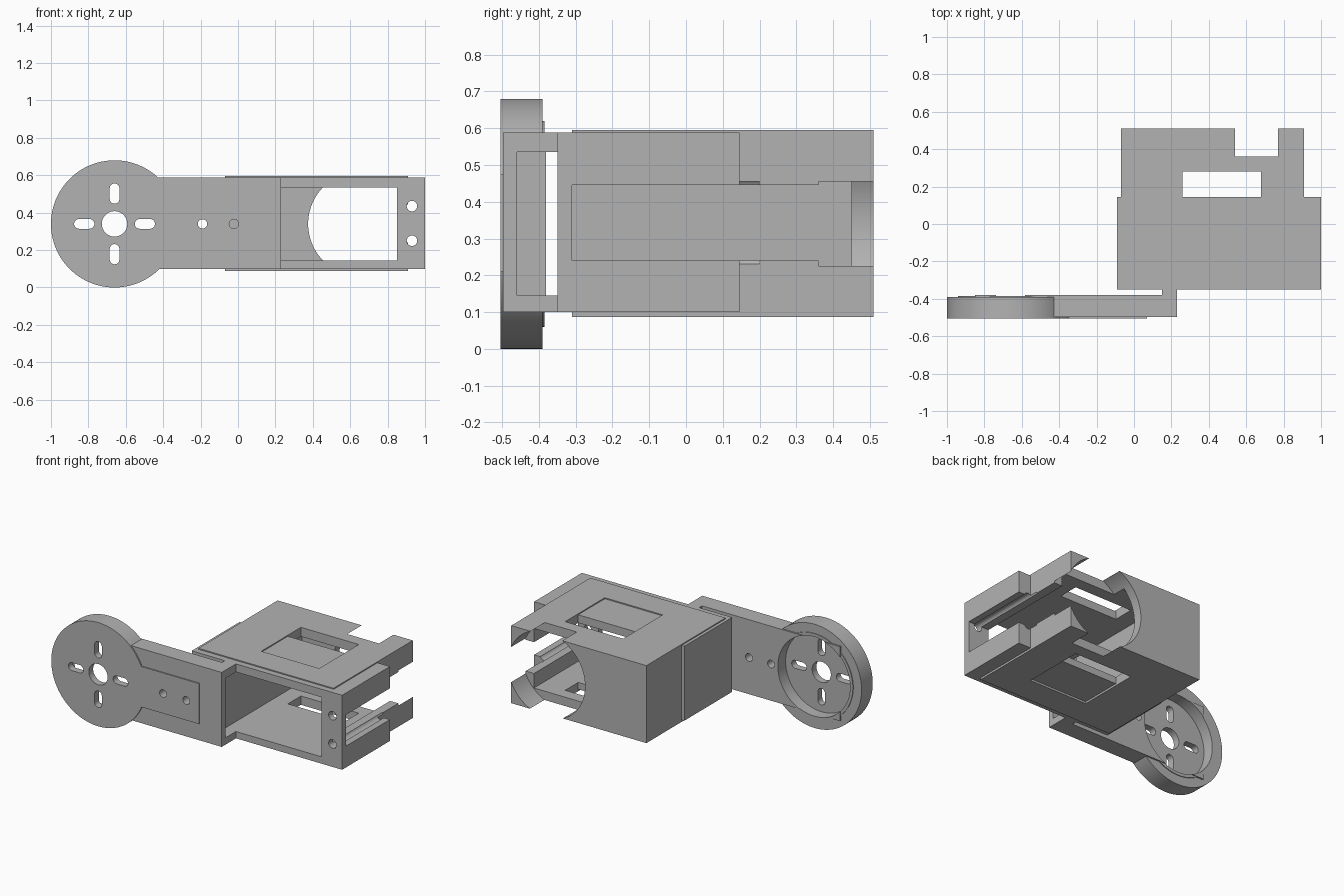
import bpy, math
from mathutils import Matrix, Vector

if "Cube" in bpy.data.objects:
    bpy.data.objects.remove(bpy.data.objects["Cube"])

GREY = (0.45, 0.45, 0.45, 1)
mat = bpy.data.materials.new("plain grey")
mat.use_nodes = True
mat.diffuse_color = GREY
mat.node_tree.nodes["Principled BSDF"].inputs["Base Color"].default_value = GREY

MID = 0.34       # height of the centre line
HUB = -0.66      # x of the disc centre


def box(name, x, y, z):
    """Box from (min, max) pairs."""
    bpy.ops.mesh.primitive_cube_add(size=1)
    ob = bpy.context.object
    ob.name = name
    ob.data.transform(Matrix.Diagonal((x[1] - x[0], y[1] - y[0], z[1] - z[0], 1)))
    ob.data.transform(Matrix.Translation(Vector((sum(x), sum(y), sum(z))) / 2))
    ob.data.materials.append(mat)
    return ob


def rod(name, x, z, r, y, sides=32):
    """Cylinder along y."""
    bpy.ops.mesh.primitive_cylinder_add(vertices=sides, radius=r, depth=y[1] - y[0])
    ob = bpy.context.object
    ob.name = name
    ob.data.transform(Matrix.Rotation(math.pi / 2, 4, "X"))
    ob.data.transform(Matrix.Translation((x, sum(y) / 2, z)))
    ob.data.materials.append(mat)
    return ob


def combine(ob, others, op="DIFFERENCE"):
    """Apply boolean with each helper, then discard it."""
    for other in others:
        other.hide_render = True
        m = ob.modifiers.new("bool", "BOOLEAN")
        m.operation, m.object, m.solver = op, other, "EXACT"
        bpy.context.view_layer.objects.active = ob
        bpy.ops.object.modifier_apply(modifier=m.name)
        bpy.data.objects.remove(other)
    return ob


def cavity():
    return box("cavity", (0.15, 0.85), (-0.46, 0.45), (0.145, 0.535))


# Motor case: thin outer shell with a window, joined to a front sleeve
case = box("motor_case", (-0.07, 0.91), (-0.31, 0.51), (0.087, 0.595))
combine(case, [box("window", (0.26, 0.68), (-0.13, 0.28), (0, 1))])
combine(case, [box("sleeve", (-0.09, 1), (-0.35, 0.145), (0.1, 0.588))], "UNION")
combine(case, [
    cavity(),
    box("side_slot", (0.8, 1.1), (-0.31, 0.6), (0.24, 0.445)),
    rod("rear_bore", 0.655, MID, 0.28, (0.36, 0.6), 96),
] + [rod("screw_hole", 0.93, z, 0.028, (-0.4, 0.2)) for z in (0.25, 0.435)])

# Arm: flat plate with an end flange reaching the case
arm = box("arm", (-0.85, 0.23), (-0.497, -0.38), (0.1, 0.588))
combine(arm, [box("flange", (0.15, 0.23), (-0.4, -0.35), (0.1, 0.588))], "UNION")

# Round hub disc with a lip and the raised front strip
combine(arm, [
    rod("disc", HUB, MID, 0.34, (-0.505, -0.39), 128),
    rod("lip", HUB, MID, 0.28, (-0.45, -0.385), 128),
    box("front_strip", (-0.5, 0.07), (-0.505, -0.45), (0.21, 0.475)),
], "UNION")

# Hub recess, centre hole, slots and screw holes
cuts = [cavity(),
        rod("recess", HUB, MID, 0.26, (-0.46, -0.3), 128),
        rod("centre_hole", HUB, MID, 0.068, (-0.6, -0.3), 48)]
for dx, dz in ((1, 0), (-1, 0), (0, 1), (0, -1)):
    x, z = HUB + dx * 0.162, MID + dz * 0.162
    hx, hz = (0.028, 0.026) if dx else (0.026, 0.028)
    slot = box("slot", (x - hx, x + hx), (-0.6, -0.3), (z - hz, z + hz))
    ends = [rod("slot_end", x + s * dx * 0.028, z + s * dz * 0.028, 0.026, (-0.6, -0.3))
            for s in (-1, 1)]
    cuts.append(combine(slot, ends, "UNION"))
cuts += [rod("hole", x, MID, 0.025, (-0.6, -0.36)) for x in (-0.19, -0.022)]
cuts.append(rod("blind_hole", -0.35, MID, 0.025, (-0.47, -0.36)))
combine(arm, cuts)
arm.name = "arm_with_hub"

# Smooth curved walls, sharp edges elsewhere
for ob in (case, arm):
    bpy.ops.object.select_all(action="DESELECT")
    ob.select_set(True)
    bpy.context.view_layer.objects.active = ob
    bpy.ops.object.shade_smooth_by_angle(angle=math.radians(25))
